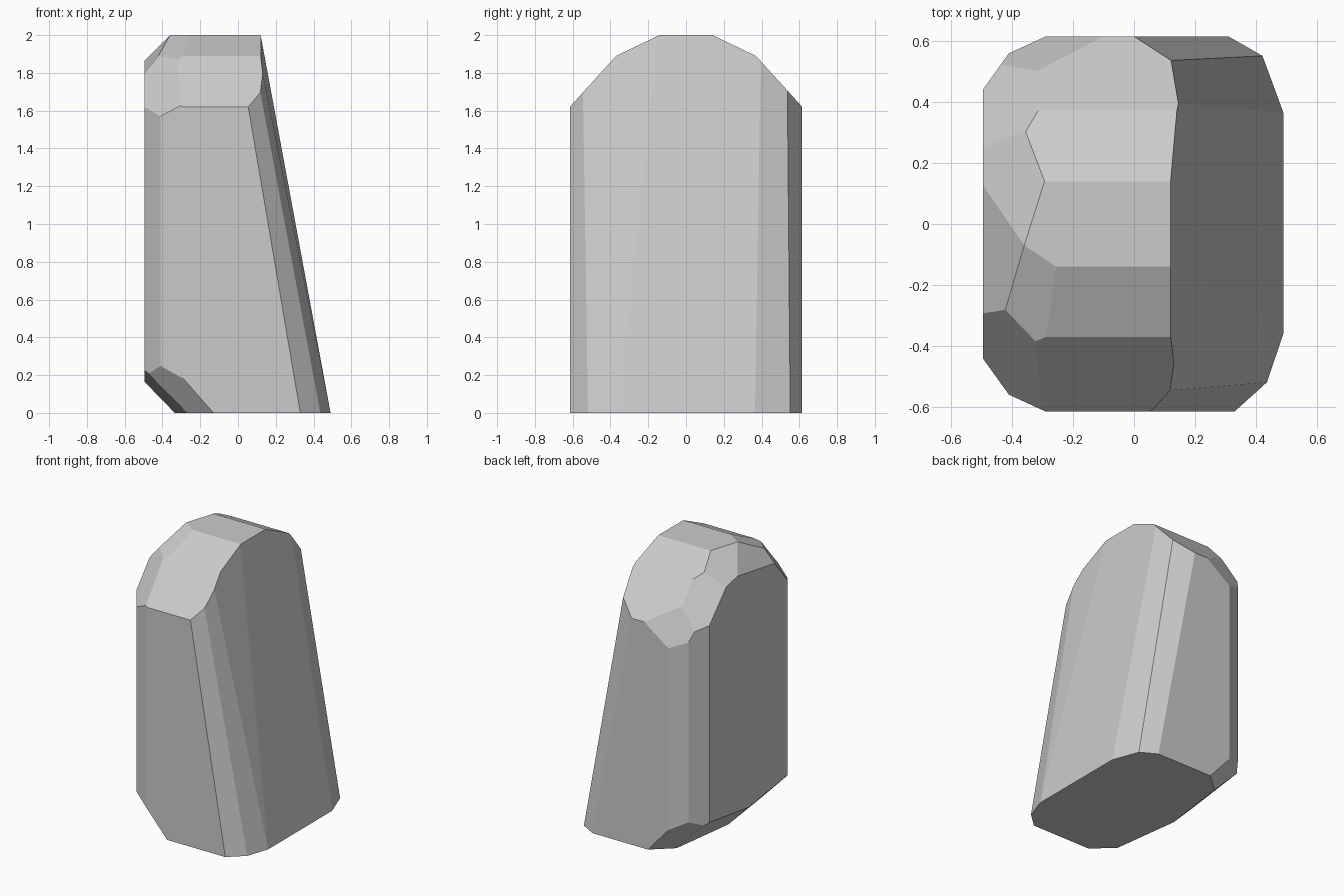
import bpy
import bmesh
from mathutils import Vector

cube = bpy.data.objects.get("Cube")
if cube:
    bpy.data.objects.remove(cube, do_unlink=True)


def slice_off(bm, point, normal):
    """Cut away everything on the normal side of a plane and cap the opening."""
    geometry = bm.verts[:] + bm.edges[:] + bm.faces[:]
    result = bmesh.ops.bisect_plane(
        bm, geom=geometry, dist=1e-5, plane_co=Vector(point),
        plane_no=Vector(normal).normalized(), clear_outer=True)
    rim = [item for item in result["geom_cut"] if isinstance(item, bmesh.types.BMEdge)]
    if rim:
        bmesh.ops.holes_fill(bm, edges=rim, sides=0)


def slice_both(bm, point, normal):
    """Make the same cut at the front and at the back."""
    for side in (-1, 1):
        slice_off(bm, (point[0], point[1] * side, point[2]),
                  (normal[0], normal[1] * side, normal[2]))


# Rough block the stone is cut from
bm = bmesh.new()
bmesh.ops.create_cube(bm, size=1)
bmesh.ops.scale(bm, vec=(0.99, 1.23, 2), verts=bm.verts)
bmesh.ops.translate(bm, vec=(0, 0, 1), verts=bm.verts)

# Arched top, upright left edges and the chipped foot, alike front and back
symmetric_cuts = [
    ((0, 0.37, 1.89), (0, 0.27, 0.245)),
    ((0, 0.14, 2), (0, 0.11, 0.23)),
    ((-0.5, 0.435, 0), (-1, 0.72, 0)),
    ((-0.29, 0.615, 0), (-0.46, 1, 0)),
    ((-0.335, 0, 0), (-1, 0.133, -0.97)),
    ((-0.13, 0.615, 0), (-1, 1.12, -0.88)),
]
for point, normal in symmetric_cuts:
    slice_both(bm, point, normal)

# Leaning side with its bevelled front and back edges
leaning_side_cuts = [
    ((0.49, 0, 0), (1, 0, 0.185)),
    ((0.49, -0.36, 0), (1, -0.093, 0.195)),
    ((0.49, -0.36, 0), (1, -0.34, 0.182)),
    ((0.33, -0.615, 0), (0.905, -1, 0.154)),
    ((0.49, 0.365, 0), (1, 0.368, 0.179)),
    ((0.31, 0.615, 0), (0.57, 1, 0.109)),
]
# Irregular chips around the upper shoulder
shoulder_cuts = [
    ((-0.32, -0.39, 1.87), (-1, -1.11, 0.93)),
    ((-0.36, -0.07, 2), (-1, -0.13, 0.81)),
    ((-0.36, -0.07, 2), (-0.667, -1, 2.29)),
    ((-0.295, 0.135, 2), (-1, 0.317, 1.46)),
    ((-0.345, 0.31, 1.925), (-1, 1.075, 1)),
    ((-0.1, 0.615, 1.62), (-0.29, 1, 0.4)),
]
for point, normal in leaning_side_cuts + shoulder_cuts:
    slice_off(bm, point, normal)

bmesh.ops.remove_doubles(bm, verts=bm.verts, dist=0.002)
bmesh.ops.recalc_face_normals(bm, faces=bm.faces)

# Flat grey stone material
grey = (0.6, 0.6, 0.6, 1)
stone = bpy.data.materials.new("stone_grey")
stone.use_nodes = True
stone.diffuse_color = grey
stone.node_tree.nodes["Principled BSDF"].inputs["Base Color"].default_value = grey

mesh = bpy.data.meshes.new("rock")
bm.to_mesh(mesh)
bm.free()
mesh.materials.append(stone)
rock = bpy.data.objects.new("rock", mesh)
bpy.context.collection.objects.link(rock)
